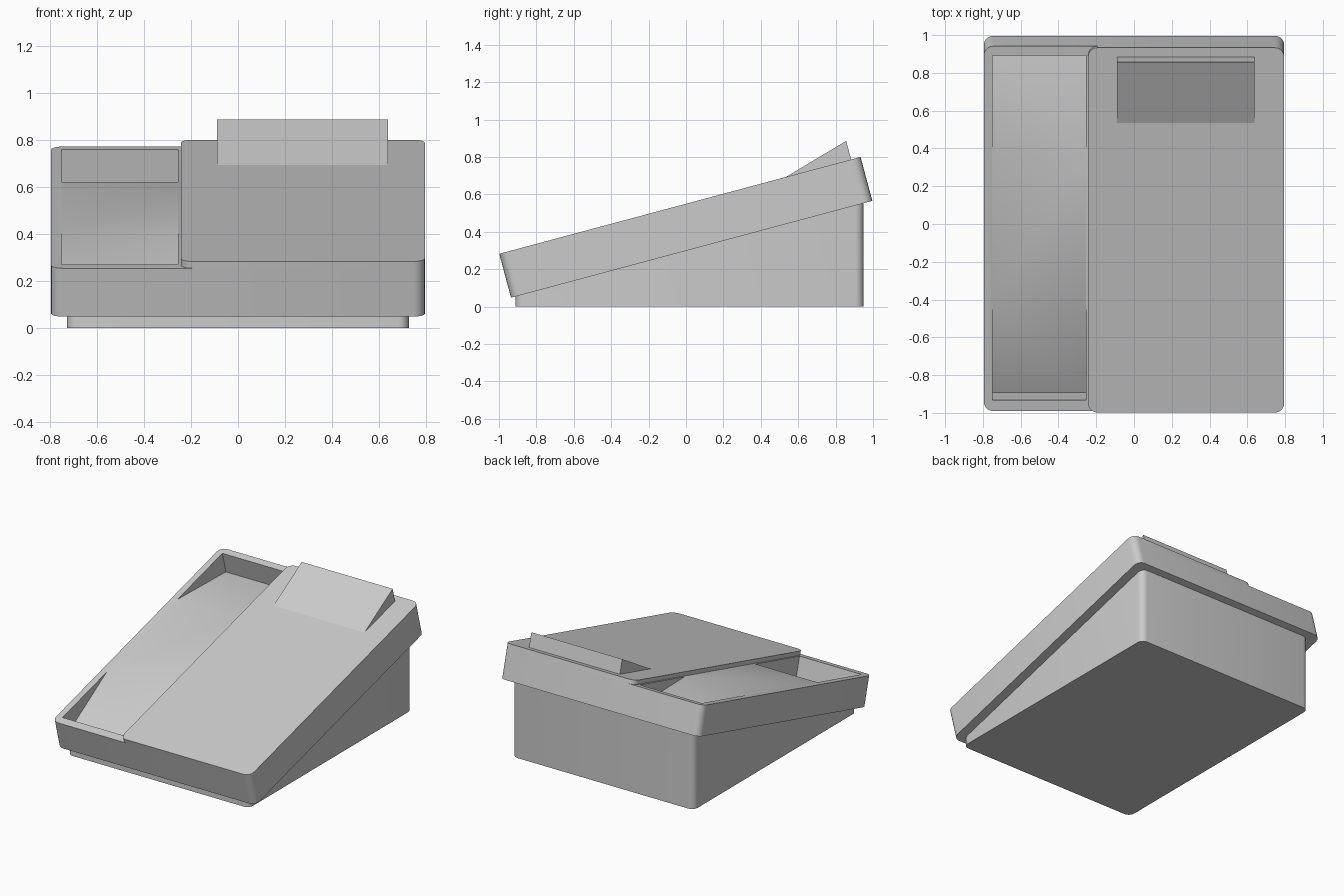
import bpy, bmesh
from math import radians, sin, cos, pi, tan
from mathutils import Matrix

if "Cube" in bpy.data.objects:
    bpy.data.objects.remove(bpy.data.objects["Cube"])

TILT = radians(15)
# local frame of the sloping body: origin on the centre of its top face
SLOPE = Matrix.Translation((0, -0.0325, 0.541)) @ Matrix.Rotation(TILT, 4, 'X')
THICK, STEP = 0.243, 0.03


def rounded_rect(x0, x1, y0, y1, r, n=5):
    pts = []
    for i, (cx, cy) in enumerate([(x1 - r, y1 - r), (x0 + r, y1 - r),
                                  (x0 + r, y0 + r), (x1 - r, y0 + r)]):
        for k in range(n + 1):
            a = (i + k / n) * pi / 2
            pts.append((cx + r * cos(a), cy + r * sin(a)))
    return pts


def loft(name, bottom, top, matrix=Matrix()):
    """Closed solid between two matching point loops."""
    bm = bmesh.new()
    a = [bm.verts.new(p) for p in bottom]
    b = [bm.verts.new(p) for p in top]
    n = len(a)
    bm.faces.new(a)
    bm.faces.new(b)
    for i in range(n):
        j = (i + 1) % n
        bm.faces.new((a[i], a[j], b[j], b[i]))
    bmesh.ops.recalc_face_normals(bm, faces=bm.faces)
    bm.transform(matrix)
    me = bpy.data.meshes.new(name)
    bm.to_mesh(me)
    bm.free()
    ob = bpy.data.objects.new(name, me)
    bpy.context.collection.objects.link(ob)
    return ob


def slab(name, rect, z0, z1):
    return loft(name, [(x, y, z0) for x, y in rect], [(x, y, z1) for x, y in rect], SLOPE)


def side_prism(name, profile, x0, x1):
    return loft(name, [(x0, y, z) for y, z in profile], [(x1, y, z) for y, z in profile], SLOPE)


def select(ob):
    bpy.ops.object.select_all(action='DESELECT')
    ob.select_set(True)
    bpy.context.view_layer.objects.active = ob


# sloping body, with the lower handset deck on the left
body = slab("body", rounded_rect(-0.795, 0.795, -1, 1, 0.05), -THICK, -STEP)

# raised keypad side
panel = slab("raised_panel", rounded_rect(-0.243, 0.795, -1, 1, 0.05), -STEP - 0.001, 0)

# two wedge-shaped handset cups, deepest at the ends
for s, end in ((1, 0.95), (-1, 0.94)):
    cutter = side_prism("cup_cutter", [(s * 0.317, 0), (s * end, 0),
                                       (s * end, -STEP - 0.155)], -0.75, -0.255)
    cutter.hide_render = True
    select(body)
    mod = body.modifiers.new("cup", 'BOOLEAN')
    mod.operation, mod.solver, mod.object = 'DIFFERENCE', 'EXACT', cutter
    bpy.ops.object.modifier_apply(modifier=mod.name)
    bpy.data.objects.remove(cutter)

# tilted display wedge at the back
display = side_prism("display_wedge", [(0.58, -0.002), (0.948, -0.002), (0.948, 0.103)],
                     -0.09, 0.637)

# wedge stand whose top follows the underside of the body
foot = rounded_rect(-0.727, 0.727, -0.912, 0.95, 0.045)
stand = loft("stand", [(x, y, 0) for x, y in foot],
             [(x, y, 0.306 + (y - 0.0304) * tan(TILT) + 0.006) for x, y in foot])

for ob in (body, panel, display, stand):
    select(ob)
    bpy.ops.object.shade_smooth_by_angle(angle=radians(30))
